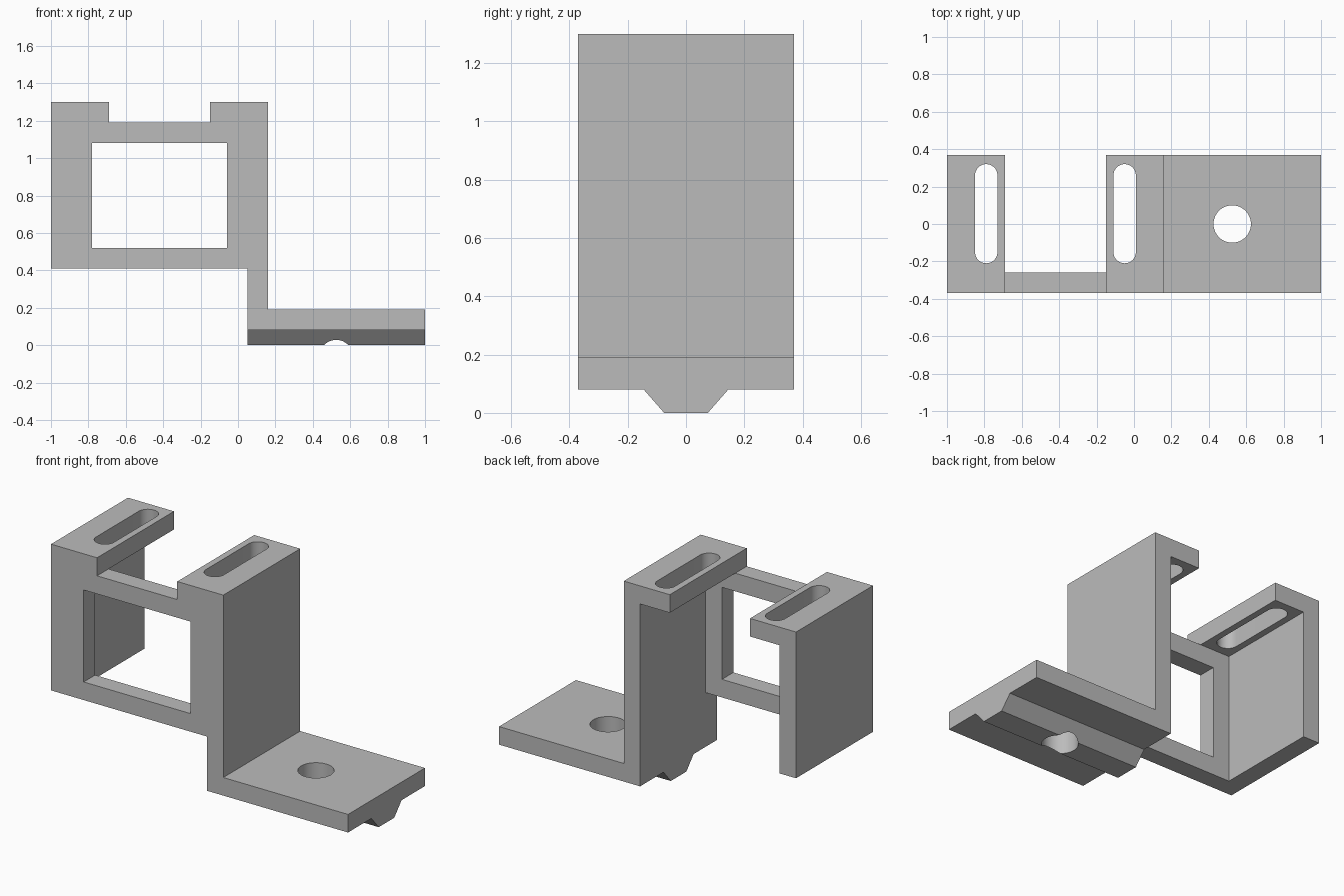
import bpy, bmesh
from math import cos, sin, pi, radians
from mathutils import Vector

cube = bpy.data.objects.get("Cube")
if cube:
    bpy.data.objects.remove(cube, do_unlink=True)

grey = bpy.data.materials.new("plain grey")
grey.use_nodes = True
grey.diffuse_color = (0.5, 0.5, 0.5, 1)
grey.node_tree.nodes["Principled BSDF"].inputs["Base Color"].default_value = (0.5, 0.5, 0.5, 1)

HALF = 0.37    # half depth
T = 0.11       # plate thickness
TOP = 1.3
BASE = 0.41    # underside of the frame
FOOT = 0.08    # underside of the foot


def prism(name, points, axis, start, end):
    """Extrude a closed profile along an axis (the other two axes hold the profile)."""
    def place(p, d):
        co = list(p)
        co.insert("xyz".index(axis), d)
        return Vector(co)
    bm = bmesh.new()
    face = bm.faces.new([bm.verts.new(place(p, start)) for p in points])
    out = bmesh.ops.extrude_face_region(bm, geom=[face])
    move = place((0, 0), end - start)
    bmesh.ops.translate(bm, vec=move, verts=[g for g in out["geom"] if isinstance(g, bmesh.types.BMVert)])
    bmesh.ops.recalc_face_normals(bm, faces=bm.faces)
    mesh = bpy.data.meshes.new(name)
    bm.to_mesh(mesh)
    bm.free()
    mesh.materials.append(grey)
    obj = bpy.data.objects.new(name, mesh)
    bpy.context.collection.objects.link(obj)
    return obj


def rect(a0, a1, b0, b1):
    return [(a0, b0), (a1, b0), (a1, b1), (a0, b1)]


def slot(x, y0, y1, r, n=24):
    """Stadium outline; y0 == y1 gives a circle."""
    return [(x + r * cos(pi * i / n + k * pi), y + r * sin(pi * i / n + k * pi))
            for k, y in ((0, y1), (1, y0)) for i in range(n + (y0 != y1))]


def combine(target, tool, operation):
    mod = target.modifiers.new(operation.title(), "BOOLEAN")
    mod.operation, mod.object, mod.solver = operation, tool, "EXACT"
    bpy.context.view_layer.objects.active = target
    bpy.ops.object.modifier_apply(modifier=mod.name)
    bpy.data.objects.remove(tool, do_unlink=True)


# Right wall with its top flange and the foot
bracket = prism("mounting_bracket", [
    (0.05, FOOT), (1, FOOT), (1, FOOT + T), (0.16, FOOT + T), (0.16, TOP),
    (-0.15, TOP), (-0.15, TOP - T), (0.05, TOP - T)], "y", -HALF, HALF)

# Outer wall with its top flange
outer = prism("outer_wall", [
    (-1, BASE), (-1 + T, BASE), (-1 + T, TOP - T), (-0.69, TOP - T),
    (-0.69, TOP), (-1, TOP)], "y", -HALF, HALF)

# Front panel and the tapered key under the foot
panel = prism("front_panel", rect(-1, 0.16, BASE, TOP - T), "y", -HALF, -HALF + T)
key = prism("foot_key", [(-0.075, 0), (0.075, 0), (0.145, FOOT), (0.145, FOOT + 0.05),
                         (-0.145, FOOT + 0.05), (-0.145, FOOT)], "x", 0.05, 1)
for part in (panel, outer, key):
    combine(bracket, part, "UNION")

# Window, flange slots and bolt hole
cutters = [
    prism("window_cutter", rect(-0.78, -0.06, 0.52, 1.08), "y", -HALF - 0.1, -HALF + T + 0.02),
    prism("outer_slot_cutter", slot(-0.79, -0.15, 0.26, 0.06), "z", 1.15, 1.4),
    prism("inner_slot_cutter", slot(-0.05, -0.15, 0.26, 0.06), "z", 1.15, 1.4),
    prism("bolt_hole_cutter", slot(0.525, 0, 0, 0.1), "z", -0.1, 0.3),
]
for cutter in cutters:
    combine(bracket, cutter, "DIFFERENCE")

# Clean up coplanar seams, then smooth only the curved walls
bm = bmesh.new()
bm.from_mesh(bracket.data)
bmesh.ops.remove_doubles(bm, verts=bm.verts, dist=0.0002)
bmesh.ops.dissolve_limit(bm, angle_limit=radians(0.5), verts=bm.verts, edges=bm.edges)
bm.to_mesh(bracket.data)
bm.free()
bpy.ops.object.select_all(action="DESELECT")
bracket.select_set(True)
bpy.context.view_layer.objects.active = bracket
bpy.ops.object.shade_smooth_by_angle(angle=radians(30))
